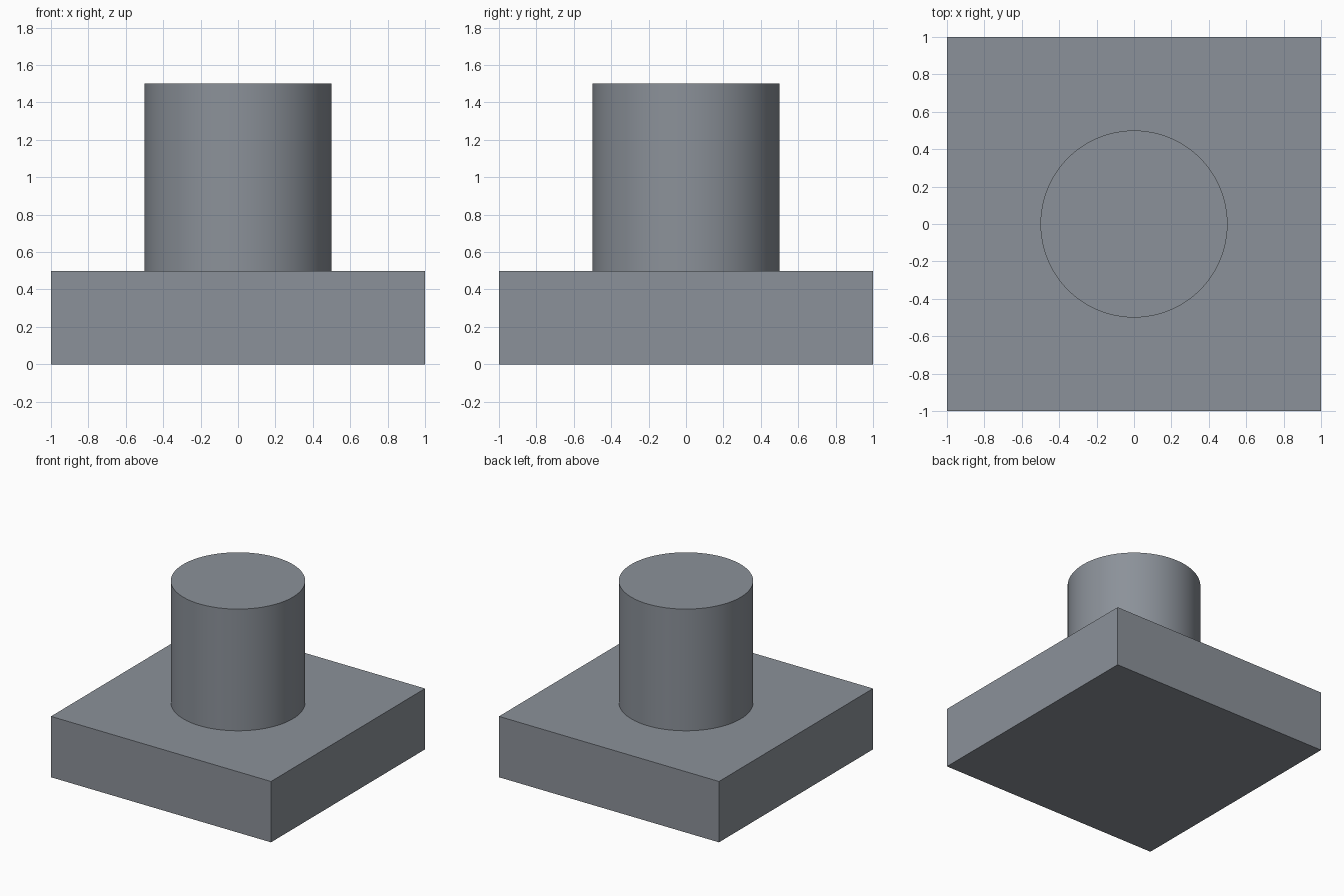
import bpy
import math

if "Cube" in bpy.data.objects:
    bpy.data.objects.remove(bpy.data.objects["Cube"])

# Dark blue-grey finish shared by both parts
finish = bpy.data.materials.new("dark_grey")
finish.diffuse_color = (0.26, 0.285, 0.32, 1)
finish.use_nodes = True
finish.node_tree.nodes["Principled BSDF"].inputs["Base Color"].default_value = finish.diffuse_color

# Square base slab
bpy.ops.mesh.primitive_cube_add(size=1, location=(0, 0, 0.25))
base = bpy.context.object
base.name = "base"
base.scale = (2, 2, 0.5)
bpy.ops.object.transform_apply(location=False, rotation=False, scale=True)
base.data.materials.append(finish)

# Round post standing on the base
bpy.ops.mesh.primitive_cylinder_add(vertices=96, radius=0.5, depth=1, location=(0, 0, 1))
post = bpy.context.object
post.name = "post"
bpy.ops.object.shade_smooth_by_angle(angle=math.radians(30))
post.data.materials.append(finish)
